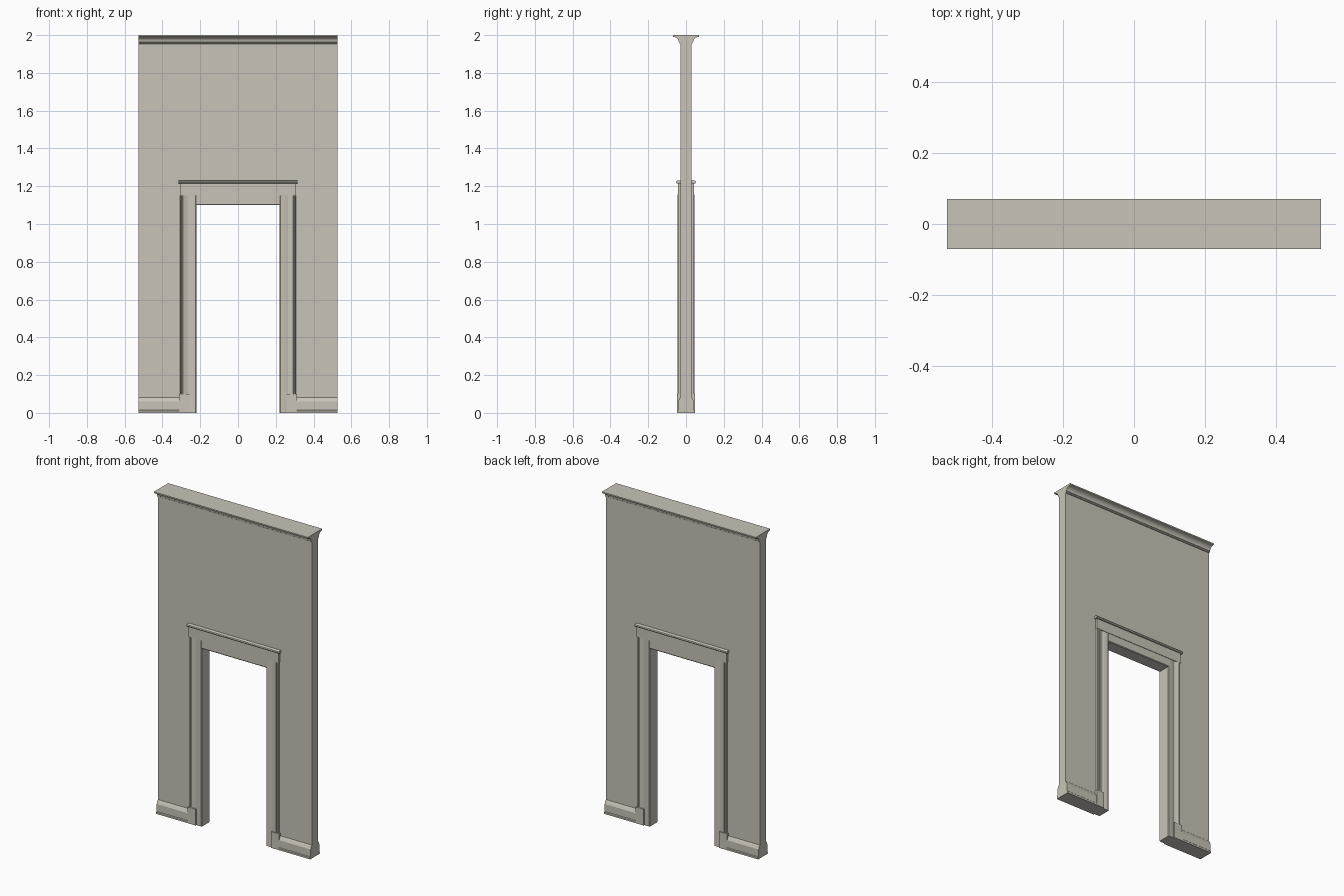
import bpy, bmesh, math
from mathutils import Vector

if "Cube" in bpy.data.objects:
    bpy.data.objects.remove(bpy.data.objects["Cube"])

plaster = bpy.data.materials.new("warm_grey_plaster")
plaster.diffuse_color = (0.58, 0.55, 0.48, 1)
plaster.use_nodes = True
plaster.node_tree.nodes["Principled BSDF"].inputs["Base Color"].default_value = plaster.diffuse_color


def prism(name, profile, axis, a, b, mirror=False):
    """Extrude a closed 2D profile along an axis from a to b."""
    place = {"x": lambda p, t: (t, p[0], p[1]),
             "y": lambda p, t: (p[0], t, p[1]),
             "z": lambda p, t: (p[0], p[1], t)}[axis]
    direction = {"x": (1, 0, 0), "y": (0, 1, 0), "z": (0, 0, 1)}[axis]
    bm = bmesh.new()
    face = bm.faces.new([bm.verts.new(place(p, a)) for p in profile])
    ext = bmesh.ops.extrude_face_region(bm, geom=[face], use_keep_orig=True)
    top = [v for v in ext["geom"] if isinstance(v, bmesh.types.BMVert)]
    bmesh.ops.translate(bm, verts=top, vec=Vector(direction) * (b - a))
    bmesh.ops.recalc_face_normals(bm, faces=bm.faces)
    mesh = bpy.data.meshes.new(name)
    bm.to_mesh(mesh)
    bm.free()
    mesh.materials.append(plaster)
    obj = bpy.data.objects.new(name, mesh)
    bpy.context.collection.objects.link(obj)
    if mirror:
        obj.modifiers.new("mirror", "MIRROR").use_axis = (True, False, False)
    bpy.ops.object.select_all(action="DESELECT")
    obj.select_set(True)
    bpy.context.view_layer.objects.active = obj
    bpy.ops.object.shade_smooth_by_angle(angle=math.radians(30))
    return obj


def both_faces_yz(half):
    """Complete a (y, z) half profile with its copy on the other wall face."""
    return half + [(-y, z) for y, z in reversed(half)]


def both_faces_xy(half):
    """Complete an (x, y) half profile with its copy on the other wall face."""
    return half + [(x, -y) for x, y in reversed(half)]


W = 0.527   # half width of the wall
T = 0.03    # half thickness of the wall

# Wall panel with a doorway cut in its outline
wall = [(0.295, 0), (W, 0), (W, 1.99), (-W, 1.99), (-W, 0),
        (-0.295, 0), (-0.295, 1.19), (0.295, 1.19)]
prism("wall", wall, "y", -T, T)

# Crown moulding: bead, cove and lip
cove = [(0.066 - 0.028 * math.cos(math.radians(d)),
         1.964 + 0.026 * math.sin(math.radians(d))) for d in range(0, 91, 15)]
crown = [(T, 1.954), (0.034, 1.956), (0.035, 1.962)] + cove + [(0.07, 1.992), (0.07, 2.0)]
prism("crown_moulding", both_faces_yz(crown), "x", -W, W)

# Skirting board with a toe and a sloped top
skirting = [(0.047, 0), (0.047, 0.01), (0.043, 0.014), (0.043, 0.06),
            (0.039, 0.066), (0.036, 0.076), (T, 0.082)]
prism("skirting_board", both_faces_yz(skirting), "x", 0.30, W, mirror=True)

# Door casing: flat inner strip, shallow hollow, raised outer band
casing = [(0.22, 0.037), (0.224, 0.040), (0.256, 0.040), (0.262, 0.037),
          (0.275, 0.038), (0.284, 0.044), (0.291, 0.045), (0.293, 0.038),
          (0.297, 0.038), (0.298, 0.042), (0.304, 0.042), (0.306, T)]
prism("door_casing", both_faces_xy(casing), "z", 0, 1.156, mirror=True)

# Plinth blocks under the casing
plinth = [(0.258, 0.047), (0.312, 0.047)]
prism("plinth_block", both_faces_xy(plinth), "z", 0, 0.10, mirror=True)

# Lintel over the opening
lintel = [(0.037, 1.10), (0.040, 1.104), (0.040, 1.156)]
prism("lintel", both_faces_yz(lintel), "x", -0.222, 0.222)

# Header board and its rounded cap
header = [(0.043, 1.152), (0.043, 1.218)]
prism("header_board", both_faces_yz(header), "x", -0.307, 0.307)
cap = [(0.046, 1.214), (0.050, 1.216), (0.0525, 1.222), (0.050, 1.228), (0.046, 1.23)]
prism("header_cap", both_faces_yz(cap), "x", -0.316, 0.316)
